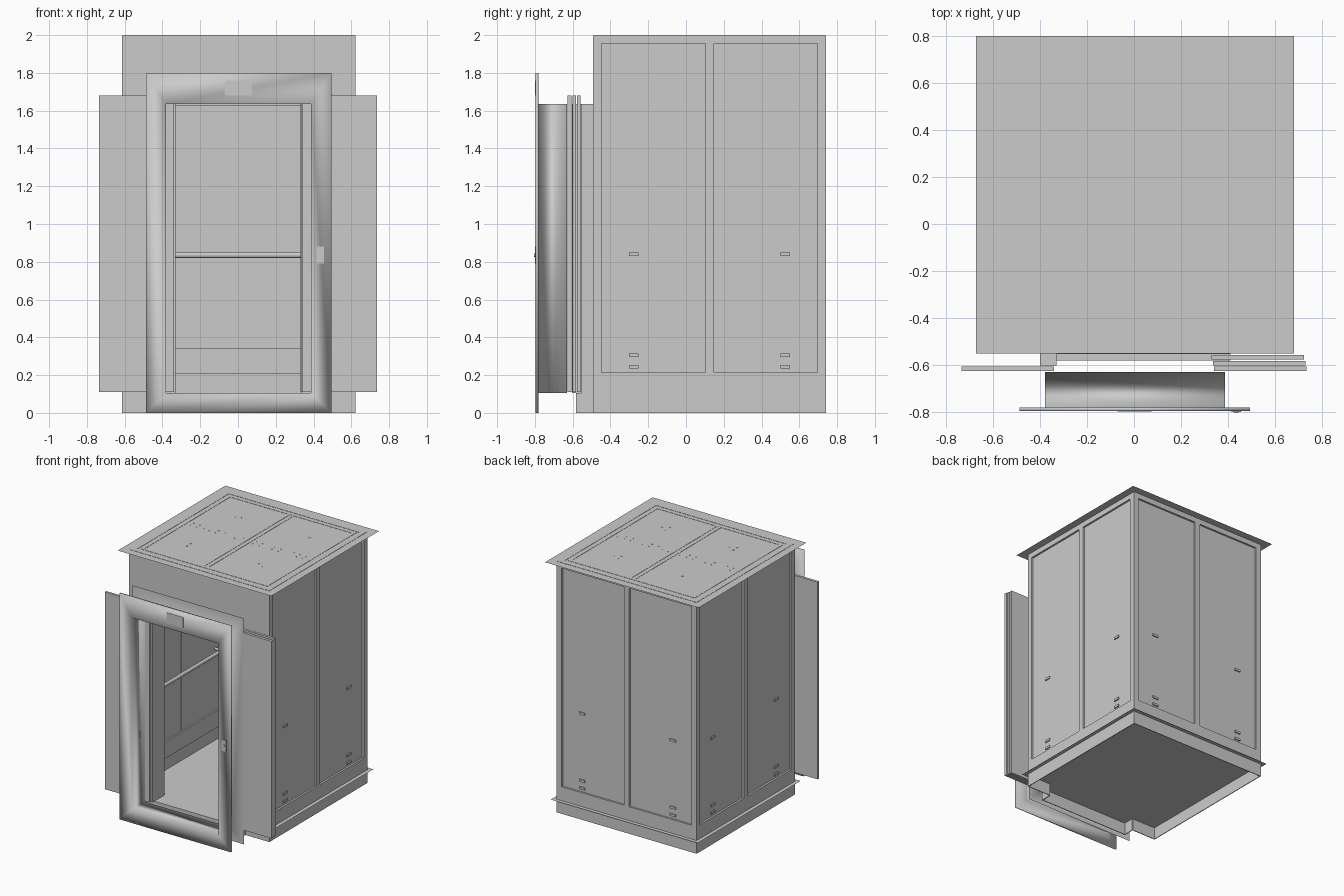
import bpy, bmesh, math
from mathutils import Matrix

if "Cube" in bpy.data.objects:
    bpy.data.objects.remove(bpy.data.objects["Cube"])

steel = bpy.data.materials.new("brushed_grey_steel")
steel.diffuse_color = (0.6, 0.6, 0.6, 1)
steel.use_nodes = True
steel.node_tree.nodes["Principled BSDF"].inputs["Base Color"].default_value = steel.diffuse_color

CX, CY, H = 0.004, 0.1245, 0.6175     # cabin centre and half width
FRONT = CY - H                        # cabin front plane


def finish(name, bm):
    bmesh.ops.recalc_face_normals(bm, faces=bm.faces)
    me = bpy.data.meshes.new(name)
    bm.to_mesh(me)
    bm.free()
    me.materials.append(steel)
    ob = bpy.data.objects.new(name, me)
    bpy.context.collection.objects.link(ob)
    return ob


def add_box(bm, x0, x1, y0, y1, z0, z1):
    m = Matrix.Translation(((x0 + x1) / 2, (y0 + y1) / 2, (z0 + z1) / 2)) @ \
        Matrix.Diagonal((x1 - x0, y1 - y0, z1 - z0, 1))
    bmesh.ops.create_cube(bm, size=1, matrix=m)


def add_rod(bm, centre, r, length, axis="Z", sides=12):
    rot = {"X": Matrix.Rotation(math.pi / 2, 4, "Y"),
           "Y": Matrix.Rotation(math.pi / 2, 4, "X"),
           "Z": Matrix.Identity(4)}[axis]
    bmesh.ops.create_cone(bm, cap_ends=True, segments=sides, radius1=r, radius2=r,
                          depth=length, matrix=Matrix.Translation(centre) @ rot)


def boxes(name, *specs):
    bm = bmesh.new()
    for s in specs:
        add_box(bm, *s)
    return finish(name, bm)


def sheet(name, half, z):
    """Square sheet-metal plate about the cabin centre."""
    bm = bmesh.new()
    bmesh.ops.create_grid(bm, x_segments=1, y_segments=1, size=half,
                          matrix=Matrix.Translation((CX, CY, z)))
    return finish(name, bm)


# Hollow platform skirt, open underneath, with a projecting floor sheet
w = 0.006
L, R, B = CX - H, CX + H, CY + H
SL, SR, SY = -0.4, 0.41, -0.582       # sill extents
boxes("platform_skirt",
      (L, L + w, FRONT, B, 0, 0.104), (R - w, R, FRONT, B, 0, 0.104),
      (L, R, B - w, B, 0, 0.104),
      (L, SL, FRONT, FRONT + w, 0, 0.104), (SR, R, FRONT, FRONT + w, 0, 0.104))
boxes("floor_deck", (L + w, R - w, FRONT + w, B - w, 0.096, 0.104))
sheet("floor_sheet", H + 0.03, 0.105)

# Hollow cabin sill
boxes("cabin_sill",
      (SL, SR, SY, SY + w, 0, 0.105), (SL, SL + w, SY, FRONT, 0, 0.105),
      (SR - w, SR, SY, FRONT, 0, 0.105), (SL, SR, SY, FRONT + w, 0.097, 0.105))

# Three panelled walls, modelled facing +y about the cabin centre, then turned
for side, angle in (("back", 0), ("left", 90), ("right", -90)):
    turn = Matrix.Translation((CX, CY, 0)) @ Matrix.Rotation(math.radians(angle), 4, "Z")
    T = H - 0.045
    parts = {
        "frame": [(-H, -0.5725, T, H, 0.104, 1.997), (0.5725, H, T, H, 0.104, 1.997),
                  (-0.0225, 0.0225, T, H, 0.215, 1.955),
                  (-0.5725, 0.5725, T, H, 0.104, 0.215),
                  (-0.5725, 0.5725, T, H, 1.955, 1.997)],
        "panels": [(-0.5725, -0.0225, H - 0.04, H - 0.015, 0.215, 1.955),
                   (0.0225, 0.5725, H - 0.04, H - 0.015, 0.215, 1.955)],
        "skirting": [(-T, T, T - 0.012, T, 0.207, 0.34)],
        "fixing_slots": [(s * 0.4 - 0.025, s * 0.4 + 0.025, H - 0.016, H - 0.006, z - 0.009, z + 0.009)
                         for s in (-1, 1) for z in (0.245, 0.305, 0.84)],
    }
    for part, specs in parts.items():
        boxes(f"{side}_wall_{part}", *specs).matrix_world = turn
    # Handrail with wall brackets
    bm = bmesh.new()
    add_rod(bm, (0, T - 0.06, 0.835), 0.015, 0.98, "X", 16)
    for s in (-1, 1):
        add_rod(bm, (s * 0.4, T - 0.03, 0.835), 0.01, 0.06, "Y")
    finish(f"{side}_handrail", bm).matrix_world = turn

# Front wall around the doorway
boxes("front_wall",
      (L, -0.33, FRONT, FRONT + 0.04, 0.104, 1.997),
      (0.335, R, FRONT, FRONT + 0.04, 0.104, 1.997),
      (-0.33, 0.335, FRONT, FRONT + 0.04, 1.635, 1.997))

# Roof sheet with overhanging rim, shallow framing and small fixings
sheet("roof_sheet", 0.677, 1.998)
boxes("ceiling", (L + 0.01, R - 0.01, FRONT + 0.01, B - 0.01, 1.975, 1.996))
ring = []
for a, b in ((0.615, 0.575), (0.56, 0.535)):
    ring += [(CX - a, CX + a, CY - a, CY - b, 1.997, 2), (CX - a, CX + a, CY + b, CY + a, 1.997, 2),
             (CX - a, CX - b, CY - b, CY + b, 1.997, 2), (CX + b, CX + a, CY - b, CY + b, 1.997, 2)]
for s in (-0.018, 0.018):
    ring.append((CX + s - 0.008, CX + s + 0.008, CY - 0.535, CY + 0.535, 1.997, 2))
boxes("roof_framing", *ring)
bm = bmesh.new()
for i in range(-9, 10):
    if i:
        for dy in (-0.02, 0.02):
            add_rod(bm, (CX + i * 0.055, CY + dy, 1.9985), 0.005, 0.002, sides=6)
for sx in (-1, 1):
    for sy in (-1, 1):
        for k in range(3):
            a = k * math.tau / 3
            add_rod(bm, (CX + sx * 0.3 + 0.03 * math.cos(a), CY + sy * 0.3 + 0.03 * math.sin(a), 1.9985),
                    0.008, 0.002, sides=8)
finish("roof_fixings", bm)

# Cabin door posts (closing side is deeper) and header
boxes("cabin_door_posts",
      (-0.4, -0.33, -0.603, FRONT, 0.105, 1.635),
      (0.335, 0.41, -0.553, FRONT, 0.105, 1.635))
boxes("cabin_door_header", (-0.33, 0.335, -0.553, FRONT, 1.628, 1.635))

# Sliding door leaves, parked open
boxes("left_door_leaf", (-0.735, -0.34, -0.627, -0.607, 0.11, 1.68))
boxes("right_door_leaves",
      (0.34, 0.735, -0.627, -0.607, 0.11, 1.68),
      (0.337, 0.73, -0.602, -0.583, 0.11, 1.68),
      (0.33, 0.725, -0.578, -0.558, 0.11, 1.68))

# Landing surround: front frame, lining and rear frame folded from one sheet
bm = bmesh.new()
OUTER, INNER = (-0.487, 0.494, 0, 1.8), (-0.38, 0.387, 0.105, 1.635)


def rect(bounds, y):
    x0, x1, z0, z1 = bounds
    return [bm.verts.new((x, y, z)) for x, z in ((x0, z0), (x1, z0), (x1, z1), (x0, z1))]


loops = [rect(INNER, -0.782), rect(OUTER, -0.782), rect(OUTER, -0.796),
         rect(INNER, -0.796), rect(INNER, -0.63), rect(OUTER, -0.63)]
for a, b in zip(loops, loops[1:]):
    for i in range(4):
        j = (i + 1) % 4
        bm.faces.new((a[i], a[j], b[j], b[i]))
surround = finish("landing_surround", bm)
for p in surround.data.polygons:
    p.use_smooth = True

# Display plate and call button
boxes("display_plate", (-0.07, 0.075, -0.799, -0.795, 1.68, 1.76))
boxes("call_plate", (0.415, 0.455, -0.8, -0.795, 0.79, 0.88))
bm = bmesh.new()
add_rod(bm, (0.435, -0.801, 0.835), 0.01, 0.006, "Y")
finish("call_button", bm)
